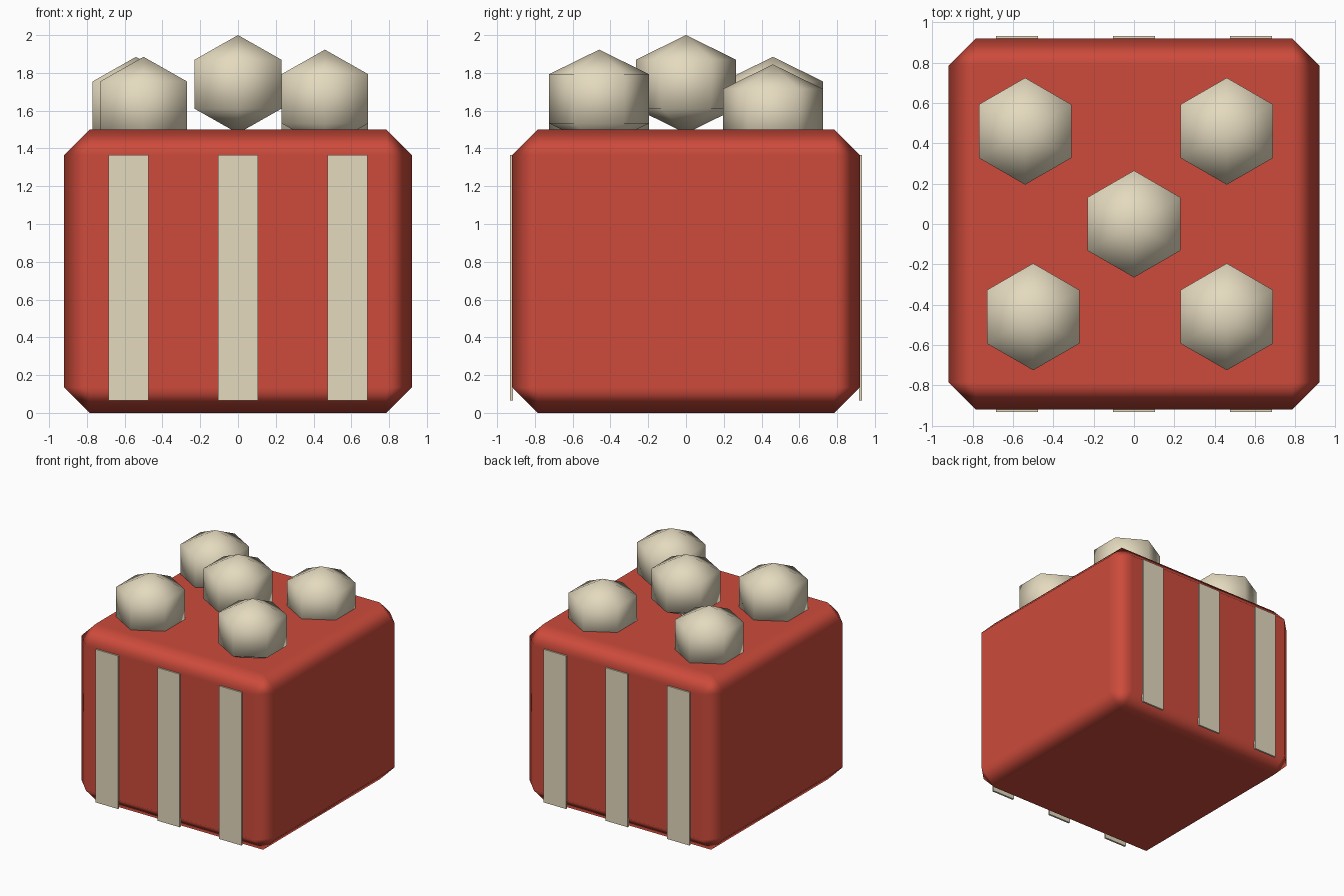
import bpy, bmesh, math

if "Cube" in bpy.data.objects:
    bpy.data.objects.remove(bpy.data.objects["Cube"])


def material(name, rgb):
    m = bpy.data.materials.new(name)
    m.diffuse_color = (*rgb, 1.0)
    m.use_nodes = True
    m.node_tree.nodes["Principled BSDF"].inputs["Base Color"].default_value = m.diffuse_color
    return m


RED = material("box_red", (0.61, 0.070, 0.044))
CREAM = material("cream", (0.78, 0.70, 0.52))


def add_object(name, bm, mat, smooth):
    bmesh.ops.recalc_face_normals(bm, faces=bm.faces)
    for f in bm.faces:
        f.smooth = smooth
    mesh = bpy.data.meshes.new(name)
    bm.to_mesh(mesh)
    bm.free()
    mesh.materials.append(mat)
    ob = bpy.data.objects.new(name, mesh)
    bpy.context.collection.objects.link(ob)
    return ob


def add_block(name, size, centre, mat, smooth=False):
    bm = bmesh.new()
    bmesh.ops.create_cube(bm, size=1)
    bmesh.ops.scale(bm, vec=size, verts=bm.verts)
    ob = add_object(name, bm, mat, smooth)
    ob.location = centre
    return ob


def add_kernel(name, centre, radius=0.265, half_height=0.26):
    # six-sided low-poly ball: two rings and two poles
    bm = bmesh.new()
    rings = []
    for z in (-half_height / 2, half_height / 2):
        rings.append([bm.verts.new((radius * math.cos(a), radius * math.sin(a), z))
                      for a in (math.radians(90 + 60 * i) for i in range(6))])
    low, high = rings
    bottom = bm.verts.new((0, 0, -half_height))
    top = bm.verts.new((0, 0, half_height))
    for i in range(6):
        j = (i + 1) % 6
        bm.faces.new((low[i], low[j], high[j], high[i]))
        bm.faces.new((high[i], high[j], top))
        bm.faces.new((low[j], low[i], bottom))
    ob = add_object(name, bm, CREAM, True)
    ob.location = centre
    return ob


# Box with one-step chamfers, softly shaded
box = add_block("box", (1.84, 1.84, 1.5), (0, 0, 0.75), RED, smooth=True)
bevel = box.modifiers.new("chamfer", 'BEVEL')
bevel.width = 0.135
bevel.segments = 1
bevel.limit_method = 'NONE'
bevel.harden_normals = True

# Stripes on the front and back
for side, y in (("front", -0.924), ("back", 0.924)):
    for i, x in enumerate((-0.58, 0, 0.58)):
        add_block(f"{side}_stripe_{i + 1}", (0.21, 0.016, 1.30), (x, y, 0.715), CREAM)

# Popped kernels on top
kernels = [(0, 0, 1.74), (-0.54, 0.46, 1.625), (0.46, 0.46, 1.585),
           (-0.50, -0.46, 1.625), (0.46, -0.46, 1.663)]
for i, c in enumerate(kernels):
    add_kernel(f"kernel_{i + 1}", c)
